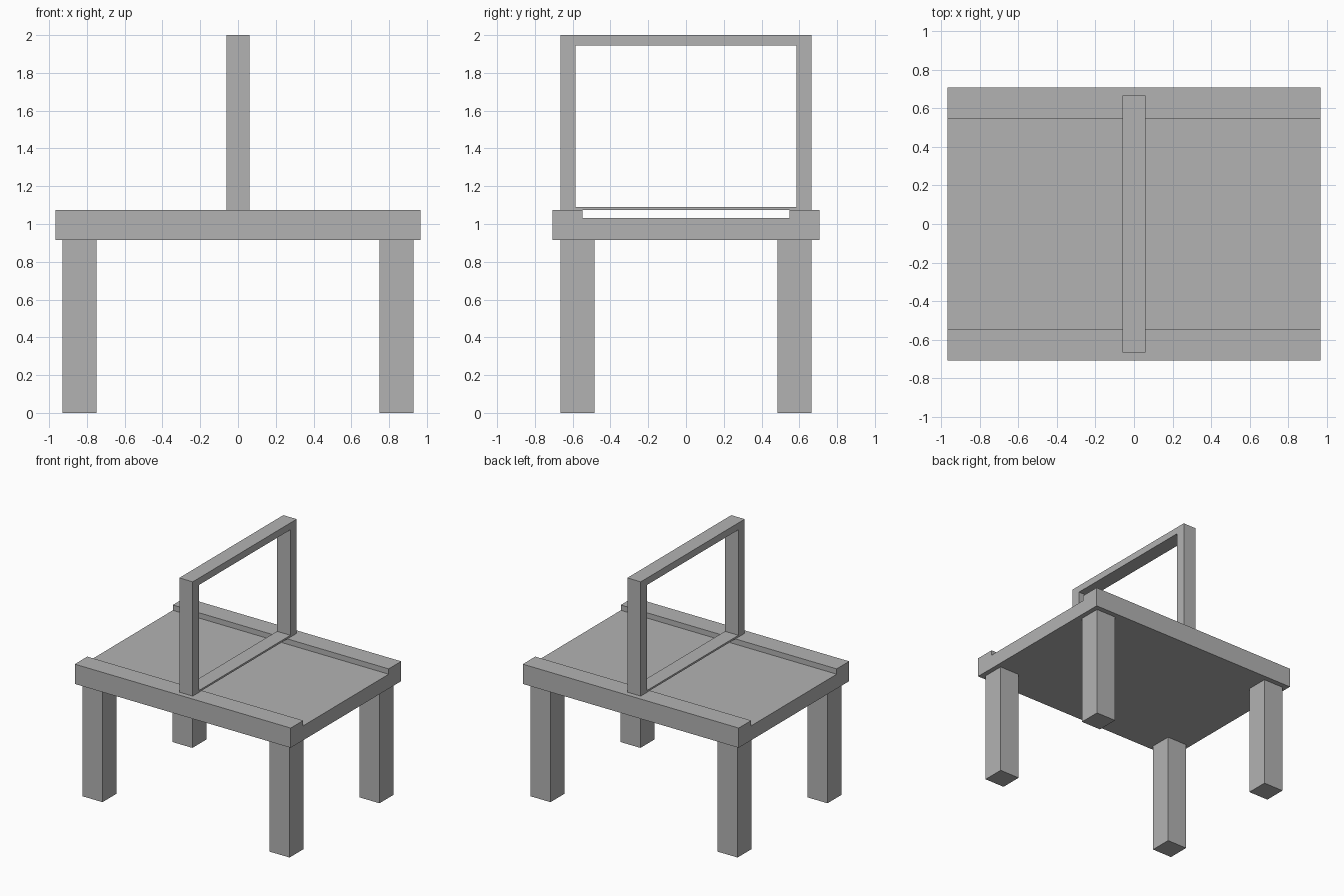
import bpy
import bmesh

cube = bpy.data.objects.get("Cube")
if cube:
    bpy.data.objects.remove(cube, do_unlink=True)

grey = bpy.data.materials.new("plain grey")
grey.use_nodes = True
colour = (0.45, 0.45, 0.45, 1)
grey.diffuse_color = colour
grey.node_tree.nodes["Principled BSDF"].inputs["Base Color"].default_value = colour


def finish(bm, name):
    bmesh.ops.recalc_face_normals(bm, faces=bm.faces)
    mesh = bpy.data.meshes.new(name)
    bm.to_mesh(mesh)
    bm.free()
    mesh.materials.append(grey)
    obj = bpy.data.objects.new(name, mesh)
    bpy.context.collection.objects.link(obj)
    return obj


def box(name, low, high):
    bm = bmesh.new()
    bmesh.ops.create_cube(bm, size=1)
    for v in bm.verts:
        v.co = [(a + b) / 2 + c * (b - a) for a, b, c in zip(low, high, v.co)]
    return finish(bm, name)


# Table top: a profile with a raised ledge along front and back, extruded in x
HALF_X, HALF_Y, LEDGE_Y = 0.967, 0.707, 0.547
BOTTOM, FLOOR, RIM = 0.915, 1.032, 1.075
half = [(HALF_Y, BOTTOM), (HALF_Y, RIM), (LEDGE_Y, RIM), (LEDGE_Y, FLOOR)]
profile = half + [(-y, z) for y, z in reversed(half)]
bm = bmesh.new()
end = bm.faces.new([bm.verts.new((-HALF_X, y, z)) for y, z in profile])
swept = bmesh.ops.extrude_face_region(bm, geom=[end], use_keep_orig=True)
verts = [g for g in swept["geom"] if isinstance(g, bmesh.types.BMVert)]
bmesh.ops.translate(bm, vec=(2 * HALF_X, 0, 0), verts=verts)
finish(bm, "table_top")

# Four square legs
for x_side, x_name in ((-1, "right"), (1, "left")):
    for y_side, y_name in ((-1, "front"), (1, "back")):
        x = sorted((x_side * 0.748, x_side * 0.928))
        y = sorted((y_side * 0.485, y_side * 0.665))
        box(f"{y_name}_{x_name}_leg", (x[0], y[0], 0), (x[1], y[1], BOTTOM))

# Upright handle: one closed rectangular frame with a rectangular opening
def ring(bm, x, y, low, high):
    return [bm.verts.new((x, a, b)) for a, b in
            ((-y, low), (y, low), (y, high), (-y, high))]


bm = bmesh.new()
rings = [ring(bm, -0.06, 0.665, RIM, 2), ring(bm, 0.06, 0.665, RIM, 2),
         ring(bm, 0.06, 0.585, 1.09, 1.944), ring(bm, -0.06, 0.585, 1.09, 1.944)]
for i in range(4):
    a, b = rings[i], rings[(i + 1) % 4]
    for j in range(4):
        k = (j + 1) % 4
        bm.faces.new((a[j], a[k], b[k], b[j]))
finish(bm, "handle_frame")
